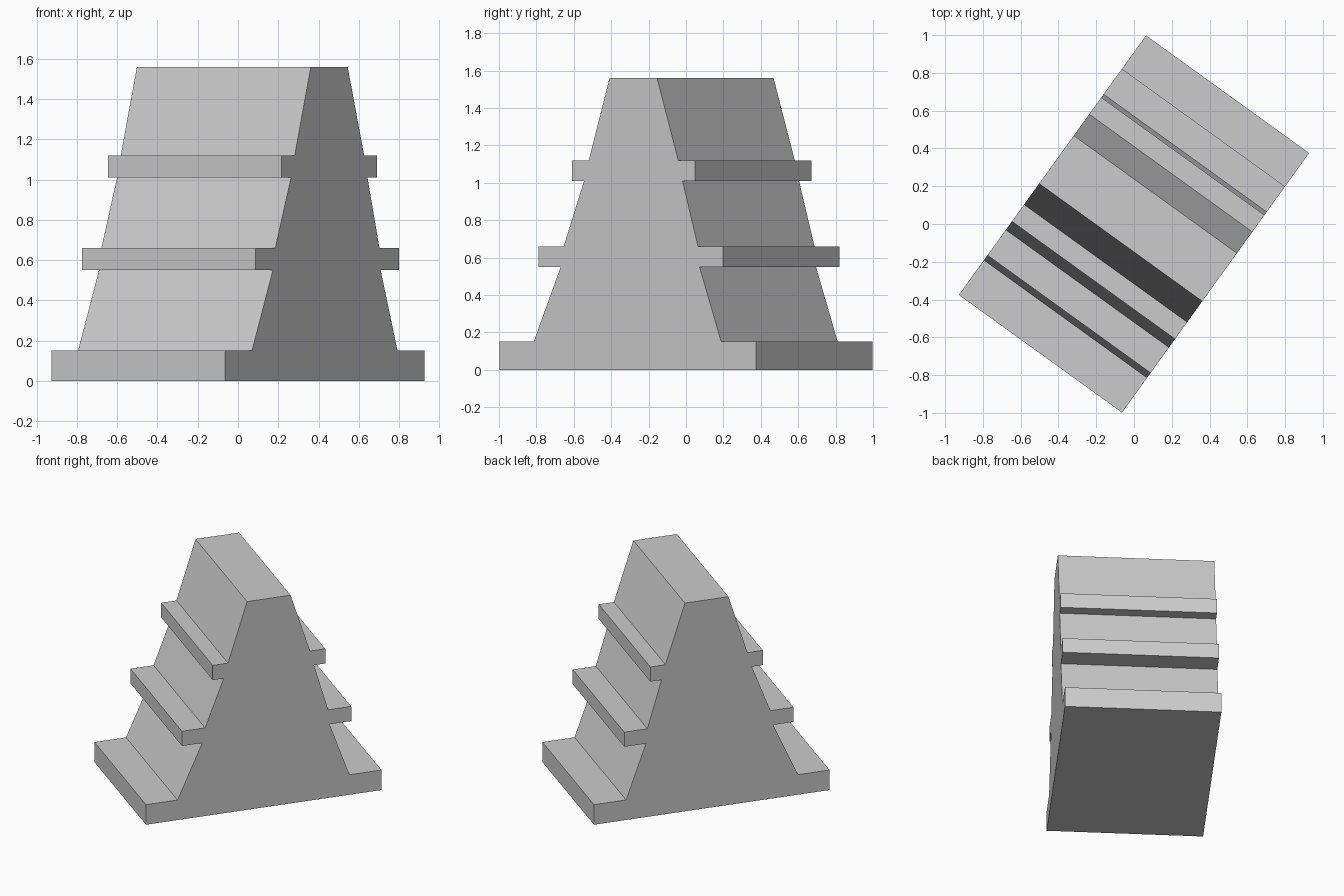
import bpy, bmesh, math
from mathutils import Matrix

if "Cube" in bpy.data.objects:
    bpy.data.objects.remove(bpy.data.objects["Cube"])

WIDTH = 1.065               # extrusion length
TURN = math.radians(54.2)   # rotation about z

# each row: height, near edge, far edge of the stepped profile
rows = [
    (0.00, -0.847, 0.847), (0.15, -0.847, 0.847),   # base slab
    (0.15, -0.62, 0.616), (0.55, -0.442, 0.473),    # lower tier
    (0.55, -0.588, 0.629), (0.66, -0.588, 0.629),   # lower ledge
    (0.66, -0.422, 0.463), (1.01, -0.288, 0.361),   # middle tier
    (1.01, -0.367, 0.442), (1.12, -0.367, 0.442),   # upper ledge
    (1.12, -0.257, 0.333), (1.56, -0.12, 0.193),    # top tier
]
outline = [(a, z) for z, a, b in rows] + [(b, z) for z, a, b in reversed(rows)]

# extrude the profile across the width
bm = bmesh.new()
face = bm.faces.new([bm.verts.new((u, -WIDTH / 2, z)) for u, z in outline])
res = bmesh.ops.extrude_face_region(bm, geom=[face])
moved = [g for g in res["geom"] if isinstance(g, bmesh.types.BMVert)]
bmesh.ops.translate(bm, verts=moved, vec=(0, WIDTH, 0))
bmesh.ops.rotate(bm, verts=bm.verts, matrix=Matrix.Rotation(TURN, 3, 'Z'))
bmesh.ops.recalc_face_normals(bm, faces=bm.faces)

mesh = bpy.data.meshes.new("stepped_block")
bm.to_mesh(mesh)
bm.free()
obj = bpy.data.objects.new("stepped_block", mesh)
bpy.context.collection.objects.link(obj)
